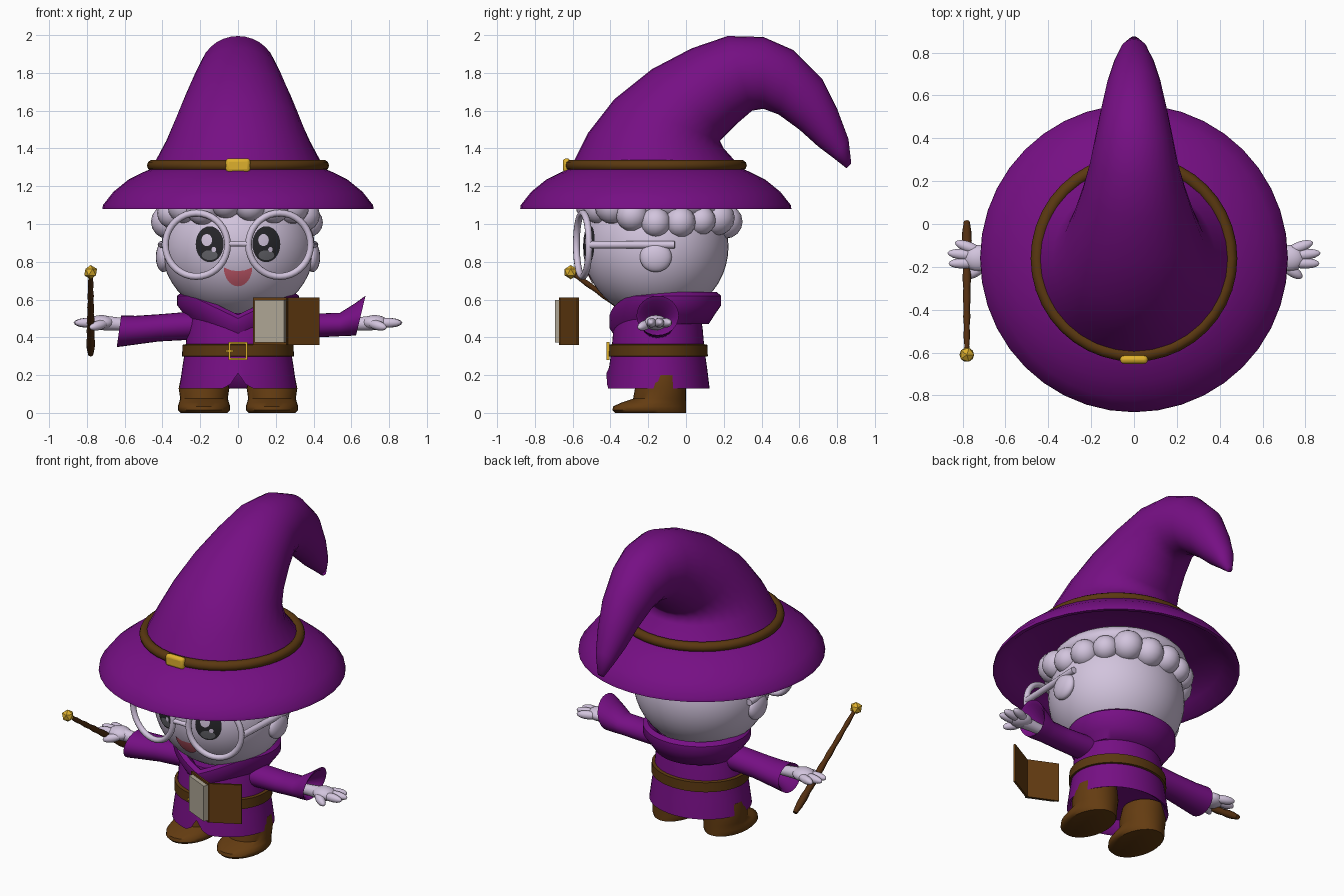
import bpy, bmesh, math, random
from math import sin, cos, pi, sqrt
from mathutils import Vector

random.seed(4)
if "Cube" in bpy.data.objects:
    bpy.data.objects.remove(bpy.data.objects["Cube"])


def material(name, *srgb):
    rgb = [((c / 255 + 0.055) / 1.055) ** 2.4 for c in srgb]
    m = bpy.data.materials.new(name)
    m.use_nodes = True
    m.diffuse_color = (*rgb, 1)
    m.node_tree.nodes["Principled BSDF"].inputs["Base Color"].default_value = (*rgb, 1)
    return m


PURPLE = material("purple cloth", 118, 15, 132)
SKIN = material("pale lilac", 210, 196, 221)
LEATHER = material("brown leather", 100, 60, 17)
BAND = material("dark brown leather", 90, 56, 16)
WOOD = material("dark wood", 82, 46, 16)
GOLD = material("gold", 222, 176, 45)
PAPER = material("paper", 176, 167, 150)
BLACK = material("eye black", 38, 38, 42)
GREY = material("eye grey", 100, 100, 106)
PINK = material("mouth pink", 204, 94, 112)
MID = -0.16  # y of the head and hat axis


def finish(ob, name, mat, angle=50):
    ob.name = name
    ob.data.materials.clear()
    ob.data.materials.append(mat)
    bpy.ops.object.select_all(action='DESELECT')
    ob.select_set(True)
    bpy.context.view_layer.objects.active = ob
    bpy.ops.object.shade_smooth_by_angle(angle=math.radians(angle))
    return ob


def loft(name, rings, mat, angle=50):
    """Skin closed rings of points and cap both ends."""
    bm = bmesh.new()
    vs = [[bm.verts.new(p) for p in ring] for ring in rings]
    n = len(vs[0])
    for a, b in zip(vs, vs[1:]):
        for i in range(n):
            j = (i + 1) % n
            bm.faces.new((a[i], a[j], b[j], b[i]))
    bm.faces.new(vs[0])
    bm.faces.new(vs[-1])
    bmesh.ops.recalc_face_normals(bm, faces=bm.faces)
    me = bpy.data.meshes.new(name)
    bm.to_mesh(me)
    bm.free()
    ob = bpy.data.objects.new(name, me)
    bpy.context.collection.objects.link(ob)
    return finish(ob, name, mat, angle)


def circle(n):
    return [(cos(2 * pi * i / n), sin(2 * pi * i / n)) for i in range(n)]


def flat_ring(z, rx, ry, cx=0, cy=MID, n=48):
    return [Vector((cx + rx * c, cy + ry * s, z)) for c, s in circle(n)]


def ball(name, loc, size, mat, axis=None, seg=20):
    bpy.ops.mesh.primitive_uv_sphere_add(segments=seg, ring_count=seg // 2, location=loc)
    ob = bpy.context.object
    ob.scale = size
    if axis:
        ob.rotation_euler = Vector(axis).to_track_quat('Z', 'Y').to_euler()
    return finish(ob, name, mat, 80)


def box(name, loc, size, mat, turn=0, bevel=0):
    bpy.ops.mesh.primitive_cube_add(size=1, location=loc, rotation=(0, 0, turn))
    ob = bpy.context.object
    ob.scale = size
    bpy.ops.object.transform_apply(location=False, rotation=False)
    if bevel:
        m = ob.modifiers.new("bevel", 'BEVEL')
        m.width, m.segments = bevel, 3
    return finish(ob, name, mat, 35)


def rod(name, p, q, radii, mat, n=12):
    p, q = Vector(p), Vector(q)
    rot = (q - p).to_track_quat('Z', 'Y')
    last = len(radii) - 1
    return loft(name, [[p.lerp(q, k / last) + rot @ Vector((r * c, r * s, 0))
                        for c, s in circle(n)] for k, r in enumerate(radii)], mat)


# Hat: bent cone lofted from (upper y, z), (lower y, z), half width
cone = [((-.61, 1.30), (.29, 1.30), .455), ((-.52, 1.48), (.20, 1.40), .38),
        ((-.38, 1.66), (.18, 1.44), .33), ((-.18, 1.82), (.21, 1.47), .285),
        ((.03, 1.93), (.28, 1.54), .24), ((.22, 1.995), (.35, 1.6), .205),
        ((.41, 1.99), (.41, 1.61), .18), ((.57, 1.92), (.49, 1.58), .155),
        ((.72, 1.77), (.6, 1.50), .125), ((.80, 1.61), (.70, 1.41), .095),
        ((.86, 1.45), (.78, 1.35), .06), ((.875, 1.32), (.85, 1.295), .02)]
rings = []
for a, b, w in cone:
    a, b = Vector((0, *a)), Vector((0, *b))
    rings.append([(a + b) / 2 + (a - b) / 2 * c + Vector((w * s, 0, 0)) for c, s in circle(32)])
loft("hat_cone", rings, PURPLE, 80)
brim = [(.36, 1.22), (.52, 1.19), (.62, 1.14), (.695, 1.08), (.718, 1.08), (.715, 1.10),
        (.66, 1.17), (.58, 1.235), (.50, 1.275), (.44, 1.30)]
loft("hat_brim", [flat_ring(z, r, r, n=40) for r, z in brim], PURPLE)
bpy.ops.mesh.primitive_torus_add(location=(0, MID, 1.31), major_radius=.452, minor_radius=.03,
                                 major_segments=40, minor_segments=10)
finish(bpy.context.object, "hat_band", BAND)
box("hat_buckle", (0, -.632, 1.31), (.13, .04, .075), GOLD, 0, .018)

# Head, ears and curly hair
HEAD = Vector((0, MID, .88))
RAD = Vector((.405, .385, .38))
ball("head", HEAD, RAD, SKIN, seg=48)
ball("hair_cap", (0, -.13, 1.1), (.40, .39, .14), SKIN, seg=32)
for k in range(18):
    a = 2 * pi * k / 18
    front = max(0, -sin(a))
    r = random.uniform(.075, .095)
    ball("hair_curl", (.37 * cos(a), MID + (.375 - .03 * front) * sin(a),
                       1.02 + .09 * front + random.uniform(-.015, .02)), (r, r, r), SKIN, seg=16)
for s in (-1, 1):
    ball("ear", (s * .395, MID, .825), (.04, .085, .08), SKIN)


def decal(name, cx, cz, shape, mat, lift):
    """Thin painted plate that follows the front of the head."""
    rings = []
    for k in (1, .75, .5, .25, .02):
        ring = []
        for c, s in circle(28):
            dx, dz = shape(c, s)
            x, z = cx + k * dx, cz + k * dz
            d = 1 - (x / RAD.x) ** 2 - ((z - HEAD.z) / RAD.z) ** 2
            ring.append(Vector((x, MID - RAD.y * sqrt(d) - lift, z)))
        rings.append(ring)
    loft(name, rings, mat)


# Face
def oval(w, h):
    return lambda c, s: (w * c, h * s)


for s in (-1, 1):
    decal("eye", s * .15, .893, oval(.074, .095), BLACK, .004)
    decal("eye_glow", s * .15, .835, oval(.042, .026), GREY, .006)
    decal("eye_shine", s * .15 - .015, .915, oval(.028, .032), SKIN, .007)
    decal("eye_spark", s * .15 + .022, .865, oval(.012, .014), SKIN, .008)
decal("mouth", 0, .74, lambda c, s: (.075 * c, .03 - (.018 * s if s > 0 else -.1 * s)), PINK, .005)

# Glasses
for s in (-1, 1):
    bpy.ops.mesh.primitive_torus_add(location=(s * .22, -.547, .89), rotation=(pi / 2, 0, s * .2),
                                     major_radius=.168, minor_radius=.018,
                                     major_segments=36, minor_segments=10)
    finish(bpy.context.object, "glasses_rim", SKIN)
    rod("glasses_temple", (s * .385, -.51, .89), (s * .405, -.06, .89), (.02, .02, .02), SKIN)
rod("glasses_bridge", (-.06, -.58, .895), (.06, -.58, .895), (.016, .013, .016), SKIN)

# Robe with a notch in the front hem
robe = [(.02, .22), (.26, .21), (.29, .14), (.31, .13), (.295, .24), (.28, .33), (.268, .45), (.25, .53)]
rings = [flat_ring(z, r, r * .88, cy=-.148) for r, z in robe]
for ring in rings[2:4]:
    for p in ring:
        if p.y < MID:
            p.z += .08 * max(0, 1 - abs(p.x) / .055)
loft("robe", rings, PURPLE)

# Rolled collar dipping to a V at the front
collar = [(.25, .47), (.285, .52), (.322, .57), (.322, .62), (.295, .64), (.25, .61), (.21, .50)]
rings = [flat_ring(z, r, r * .92, cy=-.11) for r, z in collar]
for ring in rings:
    for p in ring:
        if p.y < MID:
            p.z -= .12 * max(0, 1 - abs(p.x) / .25)
loft("collar", rings, PURPLE)

# Belt and buckle frame
belt = [(.27, .295), (.296, .30), (.294, .36), (.27, .365)]
loft("belt", [flat_ring(z, r, r * .89, cy=-.148) for r, z in belt], BAND)
for s in (-1, 1):
    box("belt_buckle_side", (s * .045, -.414, .328), (.01, .016, .095), GOLD)
    box("belt_buckle_bar", (0, -.414, .328 + s * .043), (.1, .016, .01), GOLD)
box("belt_buckle_pin", (-.045, -.416, .328), (.04, .012, .01), GOLD)

# Boots: z, front y, half width
boot = [(0, -.375, .125), (.015, -.39, .138), (.035, -.385, .138), (.055, -.34, .132),
        (.075, -.28, .126), (.13, -.27, .134), (.2, -.26, .12)]
for s in (-1, 1):
    loft("boot", [flat_ring(z, w, -f / 2, s * .18, f / 2, 28) for z, f, w in boot], LEATHER)

# Sleeves: x, centre z, half height, half depth, end tilt
right = [(.2, .465, .075, .085, 0), (.42, .45, .072, .09, 0), (.54, .438, .076, .1, 0),
         (.63, .432, .084, .11, -.012), (.615, .432, .068, .092, -.012), (.52, .445, .03, .04, 0)]
left = [(.2, .465, .07, .085, 0), (.42, .463, .063, .08, 0), (.54, .468, .062, .08, 0),
        (.595, .492, .085, .1, .02), (.65, .515, .105, .112, .025),
        (.64, .51, .088, .095, .025), (.55, .48, .03, .04, 0)]
for s, name, rows in ((-1, "right_sleeve", right), (1, "left_sleeve", left)):
    loft(name, [[Vector((s * (x + t * b), -.15 + d * a, z + h * b)) for a, b in circle(24)]
                for x, z, h, d, t in rows], PURPLE)

# Hands: palm, wrist, fingers and thumb
fingers = [((.71, -.13), (.835, -.085)), ((.72, -.15), (.87, -.135)),
           ((.72, -.18), (.865, -.185)), ((.69, -.19), (.785, -.25))]
for s in (-1, 1):
    rod("wrist", (s * .54, -.155, .465), (s * .71, -.16, .475), (.03, .034, .04), SKIN)
    ball("palm", (s * .725, -.16, .478), (.07, .062, .04), SKIN)
    for k, (a, b) in enumerate(fingers):
        z = .45 if k == 3 else .477
        p, q = Vector((s * a[0], a[1], .477)), Vector((s * b[0], b[1], z))
        ball("thumb" if k == 3 else "finger", (p + q) / 2,
             (.026, .026, (q - p).length / 2), SKIN, q - p, 14)

# Wand
foot, tip = Vector((-.78, .01, .31)), Vector((-.78, -.61, .745))
rod("wand", foot, tip, [.014] + [.021 - .0008 * k + .003 * (k % 2) for k in range(14)], WOOD, 8)
bpy.ops.mesh.primitive_ico_sphere_add(subdivisions=1, radius=.038, location=tip)
finish(bpy.context.object, "wand_tip", GOLD, 10)

# Open book folded back along its spine
tilt = .43
box("book_front_cover", (.171, -.625, .485), (.195, .012, .25), LEATHER, -tilt)
box("book_pages", (.171, -.646, .485), (.172, .028, .226), PAPER, -tilt)
box("book_back_cover", (.344, -.617, .485), (.19, .012, .25), LEATHER, .5)
